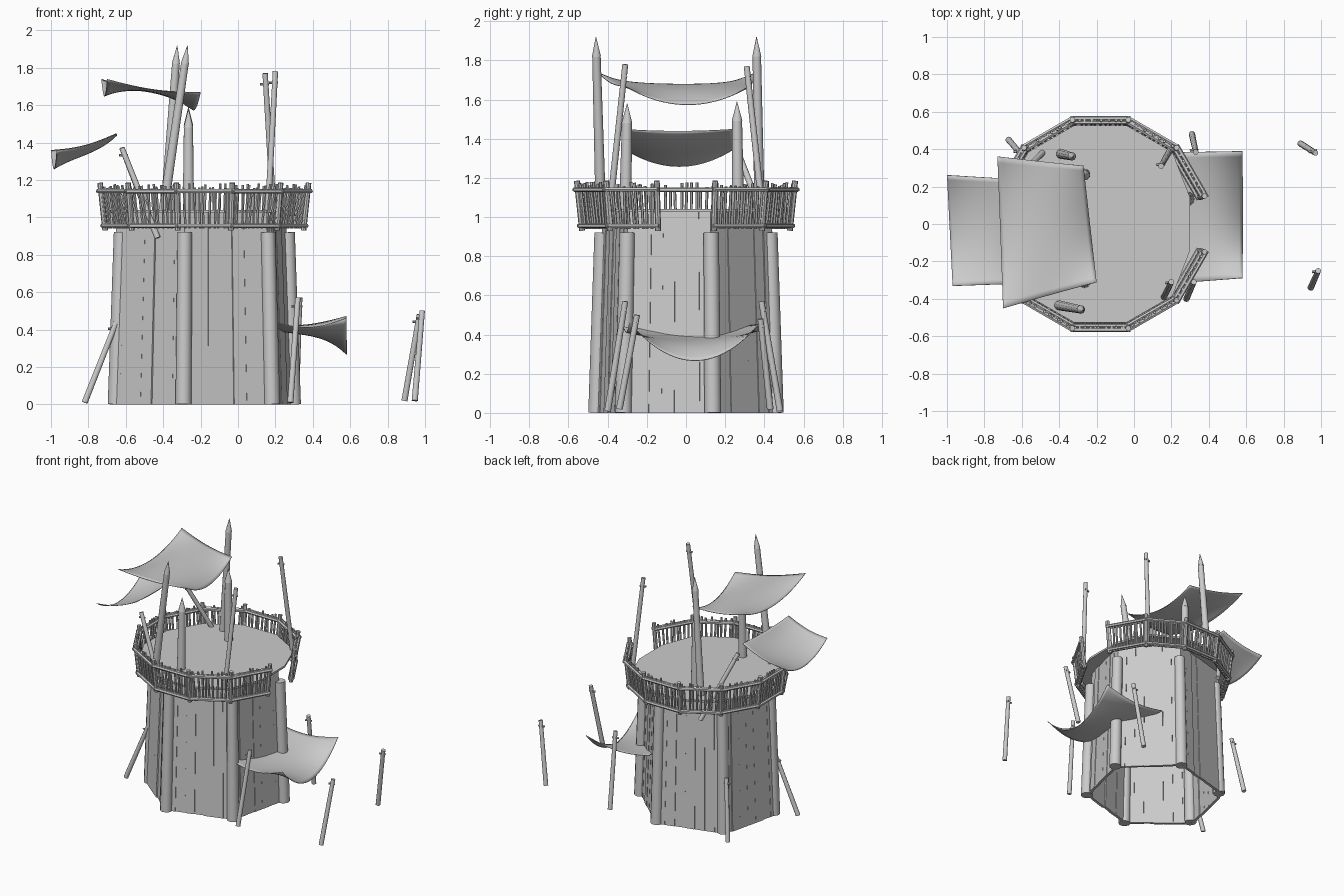
import bpy, bmesh, math, random
from mathutils import Vector

random.seed(4)
if "Cube" in bpy.data.objects:
    bpy.data.objects.remove(bpy.data.objects["Cube"])

grey = bpy.data.materials.new("weathered grey")
grey.use_nodes = True
COLOUR = (0.6, 0.6, 0.6, 1)
grey.diffuse_color = COLOUR
grey.node_tree.nodes["Principled BSDF"].inputs["Base Color"].default_value = COLOUR
CX = -0.18


def finish(name, bm, smooth=True):
    mesh = bpy.data.meshes.new(name)
    bmesh.ops.recalc_face_normals(bm, faces=bm.faces)
    bm.to_mesh(mesh)
    bm.free()
    mesh.materials.append(grey)
    obj = bpy.data.objects.new(name, mesh)
    bpy.context.collection.objects.link(obj)
    if smooth:
        bpy.ops.object.select_all(action="DESELECT")
        bpy.context.view_layer.objects.active = obj
        obj.select_set(True)
        bpy.ops.object.shade_smooth_by_angle(angle=math.radians(40))
    return obj


def pole(bm, a, b, r1, r2=None, sides=8):
    """Round bar from a to b."""
    a, b = Vector(a), Vector(b)
    d = b - a
    made = bmesh.ops.create_cone(bm, cap_ends=True, segments=sides, radius1=r1,
                                 radius2=r1 if r2 is None else r2, depth=d.length)
    rot = Vector((0, 0, 1)).rotation_difference(d).to_matrix()
    for v in made["verts"]:
        v.co = rot @ v.co + (a + b) / 2


def corner(i, scale, z):
    t = math.radians(17 + 60 * i)
    return Vector((CX + 0.495 * scale * math.cos(t), 0.468 * scale * math.sin(t), z))


# Hollow six-sided wall of slightly uneven planks, covering the logs on the left rear
bm = bmesh.new()
PLANKS, TOP = 7, 0.92
BULGE = (1, 1.03, 1.07, 1.07, 1.01, 1)
for i in range(6):
    s0, s1 = BULGE[i], BULGE[(i + 1) % 6]
    b0, b1 = corner(i, s0, 0), corner(i + 1, s1, 0)
    t0, t1 = corner(i, TOP * s0, 1.03), corner(i + 1, TOP * s1, 1.03)
    out = ((b0 + b1) / 2 - Vector((CX, 0, 0))).normalized()
    for k in range(PLANKS):
        u, w = k / PLANKS, (k + 1) / PLANKS - 0.002
        face = [b0.lerp(b1, u), b0.lerp(b1, w), t0.lerp(t1, w), t0.lerp(t1, u)]
        push = random.uniform(-0.004, 0.006)
        front = [bm.verts.new(p + out * push) for p in face]
        back = [bm.verts.new(p + out * (push - 0.02)) for p in face]
        bm.faces.new(front)
        bm.faces.new(back[::-1])
        for n in range(4):
            m = (n + 1) % 4
            bm.faces.new((front[n], back[n], back[m], front[m]))
finish("wall_planks", bm, False)

# Round logs at the wall corners
bm = bmesh.new()
for i in range(6):
    pole(bm, corner(i, 1, 0), corner(i, 0.94, 0.92), 0.043, 0.039, 12)
finish("corner_logs", bm)


def ring(i, r, z):
    t = math.radians(15 + 30 * i)
    return Vector((CX + r * math.cos(t), r * math.sin(t), z))


# Twelve-sided deck, cut back on the open side
bm = bmesh.new()
pts = [ring(i, 0.545, 1.025) for i in range(12)]
for p in pts:
    p.x = min(p.x, 0.3)
deck = bm.faces.new([bm.verts.new(p) for p in pts])
new = bmesh.ops.extrude_face_region(bm, geom=[deck])["geom"]
for v in new:
    if isinstance(v, bmesh.types.BMVert):
        v.co.z += 0.015
finish("deck", bm, False)

# Flared railing on eleven of the twelve sides
bars, spindles, ends = bmesh.new(), bmesh.new(), bmesh.new()
for i in range(11):
    for r, z in ((0.54, 0.955), (0.562, 0.955), (0.562, 1.14), (0.585, 1.14)):
        a, b = ring(i, r, z), ring(i + 1, r, z)
        over = (b - a) * 0.03
        pole(bars, a - over, b + over, 0.012, sides=6)
    for k in range(11):
        u = (k + 0.5 + random.uniform(-0.2, 0.2)) / 11
        w = u + random.uniform(-0.03, 0.03)
        low = ring(i, 0.549, 0.94).lerp(ring(i + 1, 0.549, 0.94), u)
        z = 1.155 + random.uniform(-0.01, 0.025)
        high = ring(i, 0.574, z).lerp(ring(i + 1, 0.574, z), w)
        pole(spindles, low, high, 0.0075, sides=6)
for i in range(12):
    pole(ends, ring(i, 0.549, 0.93), ring(i, 0.577, 1.185), 0.015)
finish("railing_bars", bars)
finish("railing_spindles", spindles)
finish("railing_posts", ends)

# Sharpened stakes standing on the deck
stakes = (
    ((-0.40, -0.435, 1.03), (-0.27, -0.46, 1.92), 0.027),
    ((-0.39, 0.375, 1.03), (-0.325, 0.36, 1.92), 0.027),
    ((-0.265, 0.265, 1.03), (-0.265, 0.26, 1.59), 0.032),
    ((-0.265, -0.31, 1.03), (-0.265, -0.30, 1.58), 0.032),
)
bm = bmesh.new()
for a, b, r in stakes:
    a, b = Vector(a), Vector(b)
    neck = b - (b - a).normalized() * 0.1
    pole(bm, a, neck, r, r * 0.8, 10)
    pole(bm, neck, b, r * 0.85, 0.001, 10)
finish("sharpened_stakes", bm)

# Slender sticks, each with a small peg near the top
sticks = (
    ((0.19, 0.39, 1.03), (0.145, 0.31, 1.77)),
    ((0.16, -0.39, 1.03), (0.20, -0.31, 1.78)),
    ((0.28, -0.40, 0.01), (0.32, -0.31, 0.57)),
    ((0.31, 0.48, 0.01), (0.33, 0.385, 0.57)),
    ((0.89, 0.43, 0.02), (0.97, 0.38, 0.48)),
    ((0.945, -0.34, 0.02), (0.985, -0.25, 0.5)),
    ((-0.67, 0.45, 0.01), (-0.61, 0.38, 0.46)),
    ((-0.82, -0.19, 0.01), (-0.65, -0.16, 0.44)),
    ((-0.43, 0.44, 0.88), (-0.62, 0.25, 1.37)),
    ((-0.43, -0.34, 0.89), (-0.62, -0.29, 1.37)),
)
bm = bmesh.new()
for a, b in sticks:
    pole(bm, a, b, 0.017, 0.015, 10)
    knot = Vector(a).lerp(Vector(b), 0.92)
    pole(bm, knot - Vector((0.03, 0, 0)), knot + Vector((0.015, 0.01, 0)), 0.007, sides=6)
finish("support_sticks", bm)


def cloth(name, corners, sag, left_drop, right_drop, edge_drop):
    """Sheet hung from four corners: left back, right back, right front, left front."""
    lb, rb, rf, lf = map(Vector, corners)
    n = 24
    bm = bmesh.new()
    rows = []
    for i in range(n + 1):
        u = i / n
        row = []
        for j in range(n + 1):
            v = j / n
            p = lb.lerp(rb, u).lerp(lf.lerp(rf, u), v)
            hang = 1 - (2 * v - 1) ** 2
            drop = sag + left_drop * (1 - u) ** 4 + right_drop * u ** 4
            p.z -= hang * drop + edge_drop * math.sin(math.pi * u) * (1 - hang)
            row.append(bm.verts.new(p))
        rows.append(row)
    for i in range(n):
        for j in range(n):
            bm.faces.new((rows[i][j], rows[i][j + 1], rows[i + 1][j + 1], rows[i + 1][j]))
    obj = finish(name, bm)
    thick = obj.modifiers.new("thickness", "SOLIDIFY")
    thick.thickness = 0.004


cloth("upper_awning", ((-0.73, 0.36, 1.74), (-0.27, 0.31, 1.66),
                       (-0.20, -0.31, 1.67), (-0.70, -0.45, 1.74)), 0.02, 0.07, 0.07, 0.02)
cloth("side_awning", ((-1.0, 0.26, 1.36), (-0.65, 0.24, 1.45),
                      (-0.65, -0.32, 1.45), (-0.97, -0.33, 1.36)), 0.07, 0.03, -0.06, 0.02)
cloth("lower_awning", ((0.05, 0.38, 0.45), (0.58, 0.39, 0.47),
                       (0.58, -0.29, 0.46), (0.19, -0.32, 0.44)), 0.08, -0.06, 0.12, 0.04)
